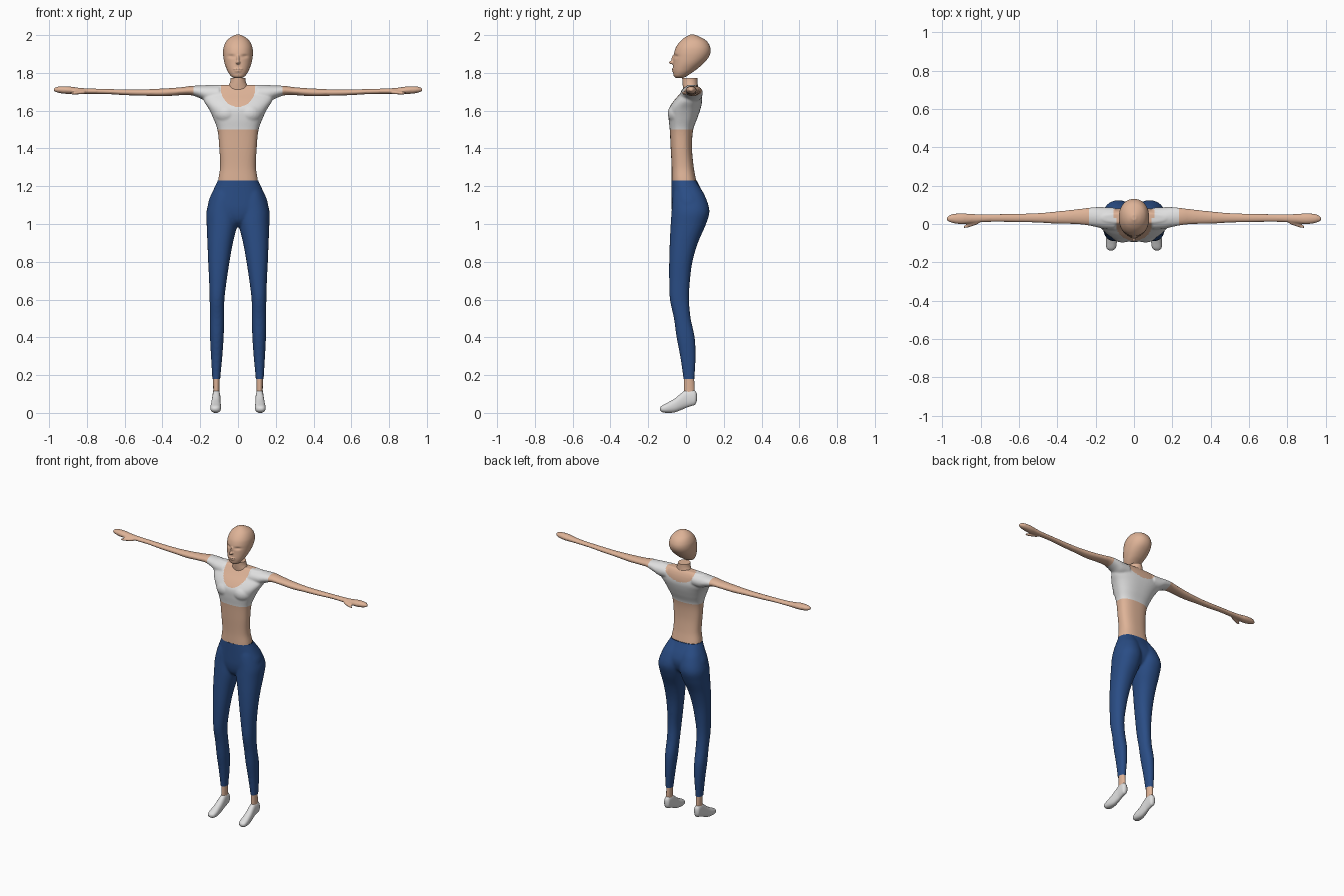
import bpy, bmesh, math
from mathutils import Matrix

if "Cube" in bpy.data.objects:
    bpy.data.objects.remove(bpy.data.objects["Cube"])


def material(name, rgb):
    m = bpy.data.materials.new(name)
    m.diffuse_color = (*rgb, 1)
    m.use_nodes = True
    m.node_tree.nodes["Principled BSDF"].inputs["Base Color"].default_value = m.diffuse_color
    return m


SKIN = material("skin", (0.73, 0.45, 0.31))
WHITE = material("white_cloth", (0.74, 0.74, 0.74))
BLUE = material("blue_cloth", (0.023, 0.074, 0.235))


def resample(rings, step):
    """Smooth cubic interpolation of ring rows (position, a0, a1, b0, b1)."""
    n, out = len(rings), []

    def slope(i, k):
        lo, hi = rings[max(i - 1, 0)], rings[min(i + 1, n - 1)]
        return (hi[k] - lo[k]) / (hi[0] - lo[0])

    for i in range(n - 1):
        p, q = rings[i], rings[i + 1]
        d = q[0] - p[0]
        count = max(2, math.ceil(abs(d) / step))
        for j in range(count):
            t = j / count
            row = [p[0] + d * t]
            for k in range(1, 5):
                row.append((2*t**3 - 3*t*t + 1) * p[k] + (t**3 - 2*t*t + t) * d * slope(i, k)
                           + (3*t*t - 2*t**3) * q[k] + (t**3 - t*t) * d * slope(i + 1, k))
            out.append(row)
    return out + [list(rings[-1])]


def loft(bm, axis, rings, sides=(1,), power=2.0, seg=40, step=0.012):
    """Skin rounded sections along an axis. Bounds: z -> x,y; x -> z,y; y -> x,z."""
    for s in sides:
        prev = first = None
        for p, a0, a1, b0, b1 in resample(rings, step):
            ring = []
            for k in range(seg):
                c, n = math.cos(math.tau * k / seg), math.sin(math.tau * k / seg)
                a = (a0 + a1) / 2 + (a1 - a0) / 2 * math.copysign(abs(c) ** (2 / power), c)
                b = (b0 + b1) / 2 + (b1 - b0) / 2 * math.copysign(abs(n) ** (2 / power), n)
                x, y, z = {"z": (a, b, p), "x": (p, b, a), "y": (a, p, b)}[axis]
                ring.append(bm.verts.new((s * x, y, z)))
            if prev:
                for k in range(seg):
                    m = (k + 1) % seg
                    bm.faces.new((prev[k], prev[m], ring[m], ring[k]))
            else:
                first = ring
            prev = ring
        bm.faces.new(first)
        bm.faces.new(prev)


def wide(rows):
    """Rows (z, half width, front, back) to symmetric rings."""
    return [(z, -w, w, f, b) for z, w, f, b in rows]


def ball(bm, centre, radii):
    mat = Matrix.Translation(centre) @ Matrix.Diagonal((*radii, 1))
    bmesh.ops.create_uvsphere(bm, u_segments=24, v_segments=16, radius=1, matrix=mat)


def finish(name, bm, mats, voxel=0, smooth=4, cuts=(), rule=None, shape=None):
    """Fuse the pieces, cut at planes, colour faces by a rule."""
    bmesh.ops.recalc_face_normals(bm, faces=bm.faces)
    me = bpy.data.meshes.new(name)
    bm.to_mesh(me)
    ob = bpy.data.objects.new(name, me)
    bpy.context.collection.objects.link(ob)
    if voxel:
        r = ob.modifiers.new("fuse", "REMESH")
        r.mode, r.voxel_size = "VOXEL", voxel
        sm = ob.modifiers.new("soften", "SMOOTH")
        sm.factor, sm.iterations = 0.5, smooth
        bpy.context.view_layer.update()
        me = bpy.data.meshes.new_from_object(ob.evaluated_get(bpy.context.evaluated_depsgraph_get()))
        ob.modifiers.clear()
        ob.data = me
        bm.clear()
        bm.from_mesh(me)
    for co, no, clear in cuts:
        bmesh.ops.bisect_plane(bm, geom=bm.verts[:] + bm.edges[:] + bm.faces[:], dist=1e-5,
                               plane_co=co, plane_no=no, clear_outer=clear)
    if shape:
        for v in bm.verts:
            shape(v.co)
    me.materials.clear()
    for m in mats:
        me.materials.append(m)
    for f in bm.faces:
        f.smooth = True
        f.material_index = rule(f.calc_center_median()) if rule else 0
    bm.to_mesh(me)
    bm.free()
    me.name = name
    return ob


BOTH = (1, -1)

# Torso, arms and hands, with the short top coloured on
bm = bmesh.new()
loft(bm, "z", wide([
    (1.19, .106, -.076, .062), (1.23, .105, -.076, .054), (1.30, .095, -.076, .041),
    (1.40, .099, -.081, .032), (1.50, .109, -.086, .038), (1.56, .131, -.092, .06),
    (1.61, .155, -.09, .077), (1.65, .18, -.066, .085), (1.69, .19, -.032, .081),
    (1.72, .19, -.008, .07), (1.736, .17, .005, .058)]), power=2.5, seg=64)
loft(bm, "x", [
    (.10, 1.64, 1.734, -.03, .085), (.16, 1.645, 1.734, -.025, .088),
    (.20, 1.665, 1.733, -.015, .088), (.25, 1.682, 1.731, -.006, .083),
    (.30, 1.682, 1.724, -.001, .077), (.40, 1.676, 1.717, .001, .066),
    (.50, 1.679, 1.713, .007, .057), (.60, 1.682, 1.713, .009, .054),
    (.70, 1.688, 1.715, .011, .052), (.80, 1.689, 1.718, .009, .051),
    (.85, 1.689, 1.722, .004, .053), (.90, 1.688, 1.729, -.001, .056),
    (.95, 1.694, 1.728, .006, .051), (.975, 1.703, 1.72, .017, .037)], sides=BOTH)
loft(bm, "x", [  # thumbs
    (.81, 1.688, 1.71, 0, .022), (.84, 1.686, 1.705, -.011, .01),
    (.87, 1.684, 1.702, -.02, -.001), (.89, 1.687, 1.698, -.023, -.01)], sides=BOTH, step=.005)
for s in BOTH:
    ball(bm, (s * .06, -.035, 1.585), (.07, .062, .06))


def top_rule(c):
    rx, rz = (.092, .10) if c.y < .03 else (.105, .06)
    scoop = (c.x / rx) ** 2 + (min(c.z - 1.72, 0) / rz) ** 2 < 1
    return int(c.z > 1.5 and abs(c.x) < .235 and not scoop)


finish("upper_body", bm, [SKIN, WHITE], .0055, 6, [
    ((0, 0, 1.23), (0, 0, -1), True), ((0, 0, 1.5), (0, 0, 1), False),
    ((.235, 0, 0), (1, 0, 0), False), ((-.235, 0, 0), (1, 0, 0), False)], top_rule)

# Trousers: pelvis and two legs
bm = bmesh.new()
loft(bm, "z", wide([
    (.985, .012, -.03, .02), (1.01, .05, -.058, .05), (1.04, .12, -.07, .085),
    (1.08, .155, -.076, .103), (1.12, .156, -.077, .106), (1.16, .14, -.077, .093),
    (1.20, .121, -.077, .072), (1.23, .107, -.077, .057), (1.26, .102, -.077, .05)]),
    power=2.3, seg=64)
loft(bm, "z", [
    (.14, .096, .134, -.013, .045), (.18, .094, .136, -.014, .045),
    (.30, .083, .143, -.031, .051), (.40, .076, .148, -.05, .046),
    (.50, .073, .149, -.064, .025), (.60, .072, .15, -.085, .016),
    (.70, .06, .153, -.089, .021), (.80, .045, .158, -.089, .034),
    (.90, .027, .162, -.086, .063), (1.0, .003, .166, -.081, .106),
    (1.07, -.004, .166, -.076, .124), (1.15, -.003, .142, -.07, .1),
    (1.20, 0, .118, -.06, .07), (1.23, .01, .1, -.05, .05)], sides=BOTH, power=2.2)
finish("trousers", bm, [BLUE], .0065, 7, [
    ((0, 0, 1.23), (0, 0, 1), True), ((0, 0, .18), (0, 0, -1), True)])

# Bare ankles
bm = bmesh.new()
loft(bm, "z", [(.09, .098, .132, -.01, .045), (.12, .098, .131, -.011, .046),
               (.20, .097, .132, -.011, .042)], sides=BOTH, seg=24)
finish("ankles", bm, [SKIN])

# White feet
bm = bmesh.new()
loft(bm, "y", [
    (-.138, .112, .13, .015, .028), (-.128, .097, .142, .005, .038),
    (-.10, .09, .146, 0, .053), (-.06, .091, .143, .003, .076),
    (-.02, .092, .138, .018, .108), (0, .093, .136, .027, .122),
    (.03, .094, .136, .037, .124), (.05, .097, .133, .045, .115),
    (.058, .108, .123, .065, .1)], sides=BOTH, power=2.3, seg=32, step=.006)
finish("feet", bm, [WHITE])

# Neck stub
bm = bmesh.new()
loft(bm, "z", wide([(1.70, .058, -.014, .065), (1.73, .051, -.017, .063),
                    (1.75, .042, -.019, .061), (1.772, .039, -.02, .06)]), seg=32)
neck = finish("neck", bm, [SKIN])
bpy.context.view_layer.objects.active = neck
neck.select_set(True)
bpy.ops.object.shade_smooth_by_angle(angle=math.radians(40))

# Head with nose, lips and shallow eye sockets
bm = bmesh.new()
loft(bm, "z", wide([
    (1.772, .018, -.052, -.018), (1.78, .034, -.063, 0), (1.80, .05, -.068, .03),
    (1.82, .06, -.07, .058), (1.85, .071, -.068, .092), (1.88, .077, -.066, .118),
    (1.91, .079, -.062, .13), (1.94, .075, -.051, .127), (1.97, .06, -.028, .108),
    (1.99, .037, -.003, .075), (2.002, .012, .02, .048)]), power=2.15, seg=64, step=.005)
ball(bm, (0, -.068, 1.855), (.012, .024, .01))
ball(bm, (0, -.064, 1.872), (.008, .013, .024))
ball(bm, (0, -.064, 1.82), (.027, .011, .005))
ball(bm, (0, -.063, 1.809), (.022, .011, .006))


def sockets(co):
    if co.y < 0:
        d = ((abs(co.x) - .036) / .018) ** 2 + ((co.z - 1.888) / .009) ** 2
        co.y += .007 * math.exp(-d)


finish("head", bm, [SKIN], .0035, 2, shape=sockets)
